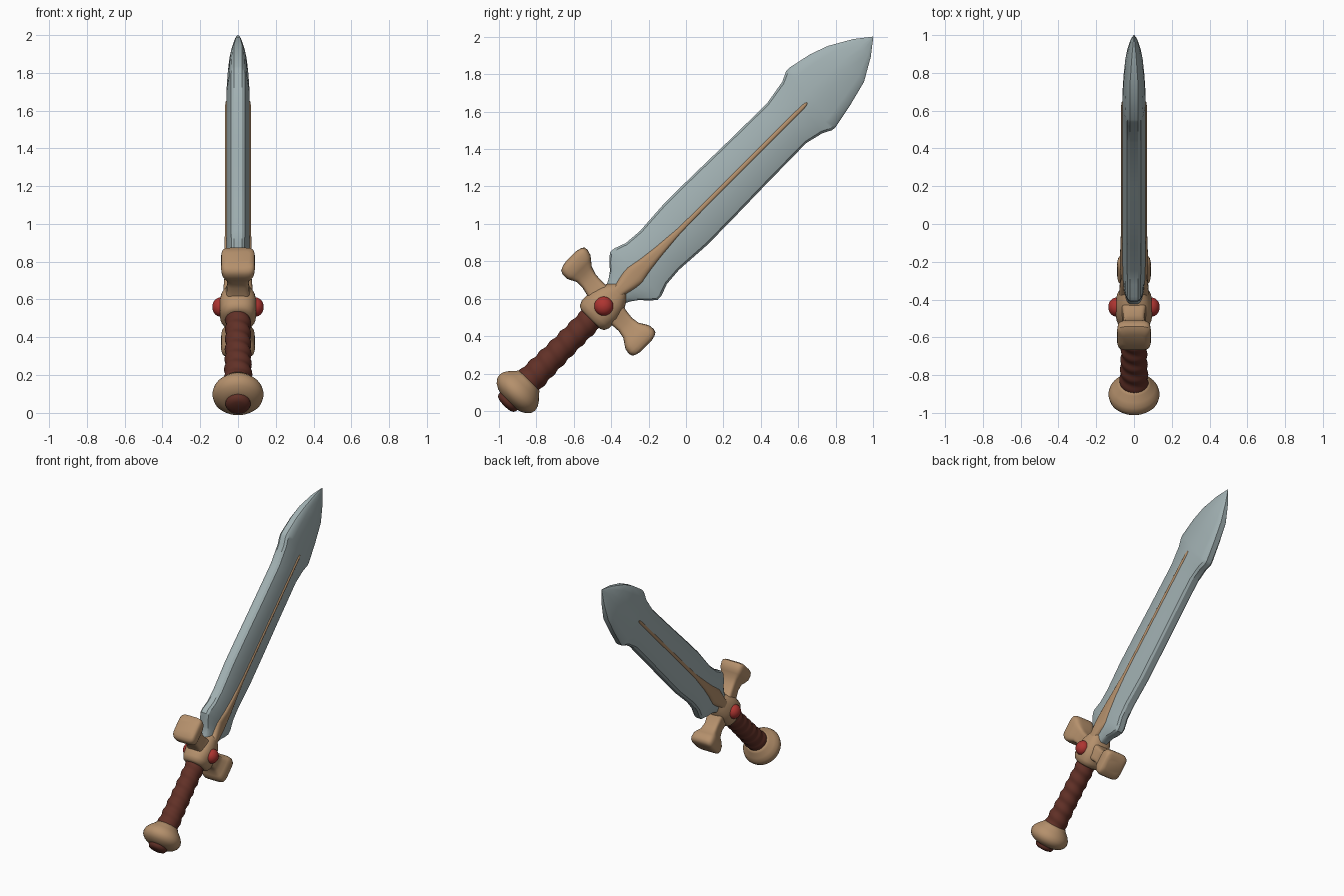
import bpy, bmesh, math

if "Cube" in bpy.data.objects:
    bpy.data.objects.remove(bpy.data.objects["Cube"])

S = math.sqrt(0.5)


def material(name, col):
    m = bpy.data.materials.new(name)
    m.diffuse_color = (*col, 1)
    m.use_nodes = True
    m.node_tree.nodes["Principled BSDF"].inputs["Base Color"].default_value = m.diffuse_color
    return m


STEEL = material("steel", (0.36, 0.44, 0.45))
TAN = material("tan_bronze", (0.46, 0.28, 0.15))
LEATHER = material("dark_leather", (0.12, 0.03, 0.02))
RED = material("red_gem", (0.42, 0.035, 0.03))


def world(a, b, x):
    """Sword frame: a along the blade, b across it, x thickness."""
    return (x, (a - b) * S, 1 + (a + b) * S)


def loft(name, rings, mat, angle=35):
    bm = bmesh.new()
    vs = [[bm.verts.new(world(*p)) for p in r] for r in rings]
    for r0, r1 in zip(vs, vs[1:]):
        n = len(r0)
        for i in range(n):
            j = (i + 1) % n
            bm.faces.new((r0[i], r0[j], r1[j], r1[i]))
    bm.faces.new(vs[0][::-1])
    bm.faces.new(vs[-1])
    bmesh.ops.recalc_face_normals(bm, faces=bm.faces)
    me = bpy.data.meshes.new(name)
    bm.to_mesh(me)
    bm.free()
    me.materials.append(mat)
    ob = bpy.data.objects.new(name, me)
    bpy.context.collection.objects.link(ob)
    bpy.ops.object.select_all(action='DESELECT')
    ob.select_set(True)
    bpy.context.view_layer.objects.active = ob
    bpy.ops.object.shade_smooth_by_angle(angle=math.radians(angle))
    return ob


def oval(p, q, power=2, n=32):
    """Superellipse outline with half sizes p, q."""
    out = []
    for i in range(n):
        t = 2 * math.pi * (i + 0.5) / n
        c, s = math.cos(t), math.sin(t)
        out.append((p * math.copysign(abs(c) ** (2 / power), c),
                    q * math.copysign(abs(s) ** (2 / power), s)))
    return out


def along(stations, power=2):
    return [[(a, b, x) for b, x in oval(w, t, power)] for a, w, t in stations]


# Blade: ridged section with blunt edges, barbs slightly skewed near the tip
blade = [(-.55, .06, .05), (-.50, .085, .052), (-.465, .11, .055), (-.43, .15, .057),
         (-.395, .18, .058), (-.365, .179, .06), (-.30, .155, .061), (-.20, .147, .062),
         (0, .16, .062), (.2, .158, .062), (.44, .153, .062), (.76, .149, .062),
         (.88, .173, .062), (.93, .198, .062), (.955, .2, .061), (1.09, .172, .055),
         (1.21, .136, .046), (1.33, .067, .024), (1.414, .002, .001)]
rings = []
for a, w, t in blade:
    e = min(.02, t * .45)
    half = [(w, e), (w * .93, t * .58), (w * .7, t * .78), (w * .18, t)]
    sec = half + [(-b, x) for b, x in half[::-1]]
    sec += [(-b, -x) for b, x in half] + [(b, -x) for b, x in half[::-1]]
    k = .12 if .8 < a < 1.15 else 0
    rings.append([(a + k * b, b, x) for b, x in sec])
loft("blade", rings, STEEL, 32)

# Raised rib with leaf-shaped root, showing on both blade faces
loft("blade_rib", along([(-.57, .05, .075), (-.5, .037, .078), (-.43, .058, .073),
                         (-.385, .066, .069), (-.30, .046, .075), (-.2, .034, .073),
                         (-.05, .02, .069), (.1, .017, .068), (.88, .016, .068),
                         (.905, .012, .067), (.917, .004, .064)], 3.5), TAN)

# Guard hub
loft("guard_hub", along([(-.722, .07, .068), (-.712, .092, .082), (-.685, .104, .095),
                         (-.62, .106, .102), (-.56, .092, .092), (-.52, .068, .078),
                         (-.49, .045, .066)], 2.6), TAN, 50)

# Flared guard arms: (distance, half width, half thickness)
arm = [(.05, .065, .07), (.10, .055, .06), (.15, .05, .056), (.195, .058, .062),
       (.225, .078, .08), (.245, .09, .087), (.275, .094, .09), (.295, .088, .087),
       (.305, .07, .08), (.312, .04, .06)]
for side, label in ((1, "upper"), (-1, "lower")):
    rings = []
    for d, w, t in arm:
        centre = -.605 + .06 * d + side * .09 * d
        rings.append([(centre + u, side * d, x) for u, x in oval(w, t, 5)])
    loft("guard_arm_" + label, rings, TAN, 45)

# Gems on both faces of the hub
for side, label in ((1, "right"), (-1, "left")):
    rings = []
    for i in range(9):
        p = math.pi / 2 * i / 8.2
        rings.append([(-.622 + u, v, side * (.092 + .044 * math.sin(p)))
                      for u, v in oval(.051 * math.cos(p), .051 * math.cos(p))])
    loft("gem_" + label, rings, RED, 60)

# Grip with spiral wrap
rings = []
N = 60
for i in range(N + 1):
    a = -1.23 + .54 * i / N
    base = .066 + .012 * (1 - i / N) ** 3
    ring = []
    for j in range(32):
        t = 2 * math.pi * j / 32
        r = base + .0035 * math.sin(2 * math.pi * a / .075 + t)
        ring.append((a, r * math.cos(t), r * math.sin(t)))
    rings.append(ring)
loft("grip", rings, LEATHER, 60)

# Pommel disc and end cap
loft("pommel", along([(r[0], r[1], r[1]) for r in
                      [(-1.185, .078), (-1.20, .088), (-1.225, .113), (-1.25, .13),
                       (-1.275, .136), (-1.30, .130), (-1.32, .112), (-1.335, .085),
                       (-1.342, .06)]]), TAN, 60)
loft("pommel_cap", along([(r[0], r[1], r[1]) for r in
                          [(-1.32, .066), (-1.35, .066), (-1.364, .058),
                           (-1.372, .04), (-1.375, .015)]]), LEATHER, 60)
